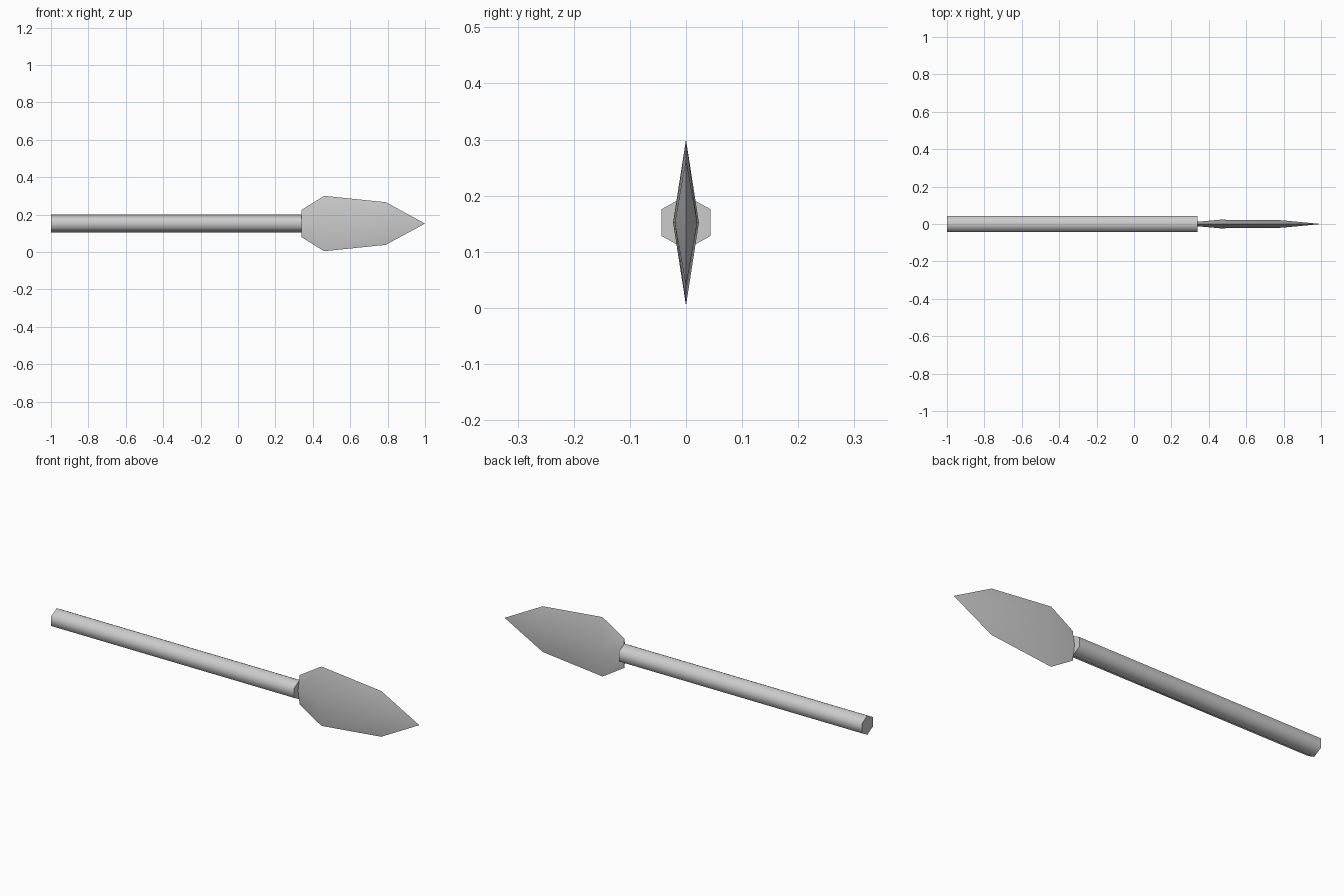
import bpy, bmesh, math

cube = bpy.data.objects.get("Cube")
if cube:
    bpy.data.objects.remove(cube)

grey = bpy.data.materials.new("plain_grey")
grey.use_nodes = True
colour = (0.6, 0.6, 0.6, 1)
grey.diffuse_color = colour
grey.node_tree.nodes["Principled BSDF"].inputs["Base Color"].default_value = colour

AXIS_Z = 0.152


def loft(name, sections, sides, angle):
    """Skin rings of (x, half depth, half height) along x; a zero ring is a point."""
    bm = bmesh.new()
    rings = []
    for x, depth, height in sections:
        count = sides if height else 1
        rings.append([bm.verts.new((x, depth * math.sin(math.tau * i / sides),
                                    AXIS_Z + height * math.cos(math.tau * i / sides)))
                      for i in range(count)])
    for a, b in zip(rings, rings[1:]):
        for i in range(sides):
            j = (i + 1) % sides
            if len(b) == 1:
                bm.faces.new((a[i], a[j], b[0]))
            else:
                bm.faces.new((a[i], a[j], b[j], b[i]))
    for ring in (rings[0], rings[-1]):
        if len(ring) > 1:
            bm.faces.new(ring)
    bmesh.ops.recalc_face_normals(bm, faces=bm.faces)
    mesh = bpy.data.meshes.new(name)
    bm.to_mesh(mesh)
    bm.free()
    mesh.materials.append(grey)
    obj = bpy.data.objects.new(name, mesh)
    bpy.context.collection.objects.link(obj)
    bpy.ops.object.select_all(action='DESELECT')
    obj.select_set(True)
    bpy.context.view_layer.objects.active = obj
    bpy.ops.object.shade_smooth_by_angle(angle=math.radians(angle))
    return obj


# Hexagonal shaft, rounded by shading, with flat ends
loft("shaft", [(-1, 0.05, 0.048), (0.34, 0.05, 0.048)], 6, 65)

# Leaf-shaped blade with a diamond cross-section
loft("blade", [(0.34, 0.012, 0.073), (0.46, 0.023, 0.148),
               (0.79, 0.02, 0.114), (1, 0, 0)], 4, 40)
